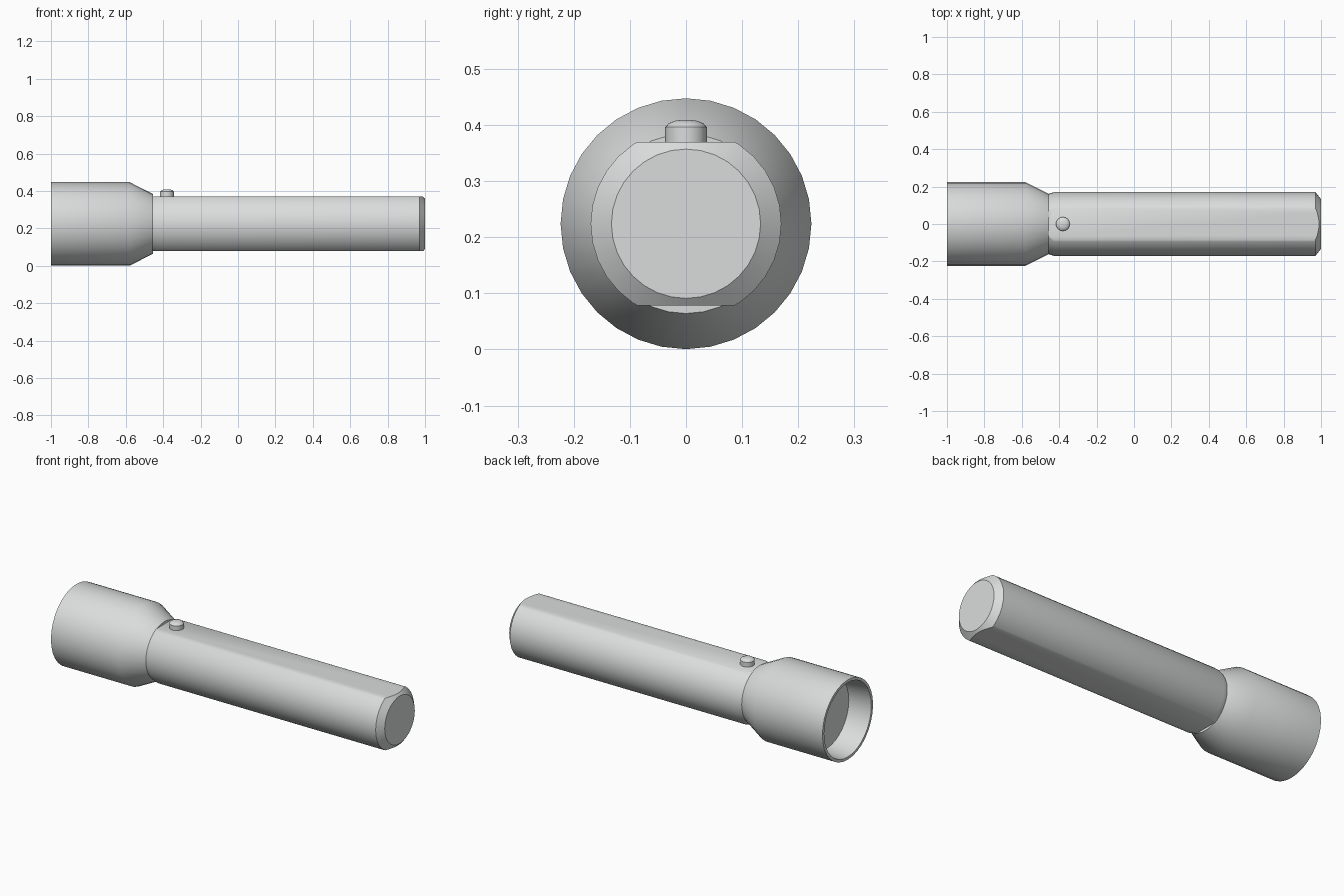
import bpy, bmesh, math
from mathutils import Matrix, Vector

if "Cube" in bpy.data.objects:
    bpy.data.objects.remove(bpy.data.objects["Cube"])

AXIS_Z = 0.224

metal = bpy.data.materials.new("light grey")
metal.diffuse_color = (0.7, 0.72, 0.715, 1)
metal.use_nodes = True
metal.node_tree.nodes["Principled BSDF"].inputs["Base Color"].default_value = metal.diffuse_color


def lathe(profile, sides):
    """Revolve (height, radius) points about z; radius 0 closes to a pole."""
    bm = bmesh.new()
    rings = []
    for h, r in profile:
        rings.append([bm.verts.new((r * math.cos(2 * math.pi * i / sides),
                                    r * math.sin(2 * math.pi * i / sides), h))
                      for i in range(sides)])
    for a, b in zip(rings, rings[1:]):
        for i in range(sides):
            j = (i + 1) % sides
            bm.faces.new((a[i], a[j], b[j], b[i]))
    bm.faces.new(rings[0])
    bm.faces.new(rings[-1])
    return bm


def finish(bm, name, angle=30):
    bmesh.ops.recalc_face_normals(bm, faces=bm.faces)
    mesh = bpy.data.meshes.new(name)
    bm.to_mesh(mesh)
    bm.free()
    mesh.materials.append(metal)
    ob = bpy.data.objects.new(name, mesh)
    bpy.context.collection.objects.link(ob)
    bpy.ops.object.select_all(action='DESELECT')
    ob.select_set(True)
    bpy.context.view_layer.objects.active = ob
    bpy.ops.object.shade_smooth_by_angle(angle=math.radians(angle))
    return ob


# turns the lathe axis from z to x and lifts it to the torch's centre line
ALONG_X = Matrix.Translation((0, 0, AXIS_Z)) @ Matrix.Rotation(math.pi / 2, 4, 'Y')

# flared head with a recessed lens seat
head = lathe([(-0.87, 0.195), (-1.0, 0.208), (-1.0, 0.2235),
              (-0.58, 0.2235), (-0.455, 0.16)], 32)
head.transform(ALONG_X)
finish(head, "head")

# handle with chamfered ends and a flat above and below
body = lathe([(-0.46, 0.16), (-0.43, 0.17), (0.97, 0.17), (1.0, 0.133)], 32)
body.transform(ALONG_X)
for s in (1, -1):
    cut = bmesh.ops.bisect_plane(
        body, geom=body.verts[:] + body.edges[:] + body.faces[:],
        plane_co=Vector((0, 0, AXIS_Z + s * 0.146)),
        plane_no=Vector((0, 0, s)), clear_outer=True)
    edges = [e for e in cut["geom_cut"] if isinstance(e, bmesh.types.BMEdge)]
    bmesh.ops.edgeloop_fill(body, edges=edges)
finish(body, "handle")

# switch button with a slightly domed top
button = lathe([(0.36, 0.037), (0.396, 0.037), (0.403, 0.031),
                (0.4075, 0.019), (0.409, 0.006)], 24)
button.transform(Matrix.Translation((-0.38, 0, 0)))
finish(button, "switch_button")
